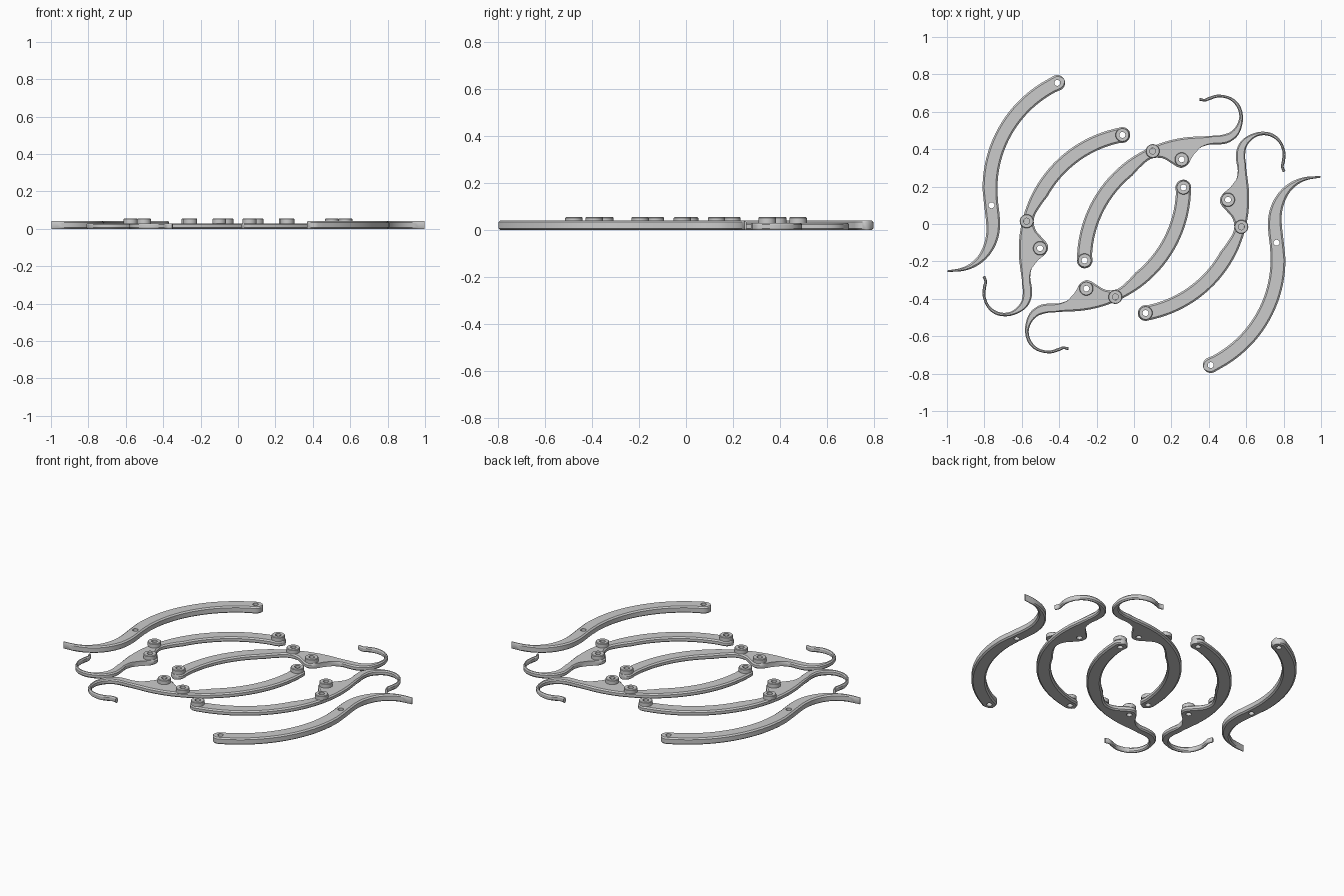
import bpy, bmesh, math
from mathutils import Vector
from math import radians, cos, sin

if "Cube" in bpy.data.objects:
    bpy.data.objects.remove(bpy.data.objects["Cube"])

grey = bpy.data.materials.new("plain grey")
grey.diffuse_color = (0.6, 0.6, 0.6, 1)
grey.use_nodes = True
grey.node_tree.nodes["Principled BSDF"].inputs["Base Color"].default_value = grey.diffuse_color

ARM_H, HOOK_H, BOSS_TOP = 0.041, 0.03, 0.055
HOLE_R, BOSS_R, RAD, HALF = 0.016, 0.037, 0.623, 0.04


def polar(c, r, deg):
    return Vector((c[0] + r * cos(radians(deg)), c[1] + r * sin(radians(deg))))


def spline(pts, n=4):
    """Catmull-Rom resampling of a list of 2D points."""
    p = [pts[0]] + list(pts) + [pts[-1]]
    out = []
    for i in range(1, len(p) - 2):
        a, b, c, d = p[i - 1:i + 3]
        for k in range(n):
            t = k / n
            out.append(0.5 * (2 * b + (c - a) * t + (2 * a - 5 * b + 4 * c - d) * t ** 2
                              + (3 * b - a - 3 * c + d) * t ** 3))
    return out + [p[-2]]


def round_end(centre, direction, r):
    """Section pairs (left, right) that form a half-round start."""
    t = Vector(direction).normalized()
    n = Vector((-t.y, t.x))
    return [(Vector(centre) - t * r * cos(radians(a)) + n * r * sin(radians(a)),
             Vector(centre) - t * r * cos(radians(a)) - n * r * sin(radians(a)))
            for a in (8, 22, 36, 50, 64, 77, 90)]


def finish(bm, name):
    bmesh.ops.recalc_face_normals(bm, faces=bm.faces)
    me = bpy.data.meshes.new(name)
    bm.to_mesh(me)
    bm.free()
    me.materials.append(grey)
    ob = bpy.data.objects.new(name, me)
    bpy.context.collection.objects.link(ob)
    return ob


def activate(ob):
    bpy.ops.object.select_all(action='DESELECT')
    ob.select_set(True)
    bpy.context.view_layer.objects.active = ob


def ribbon(name, pairs, h, holes, place):
    """Chamfered plate swept through section pairs, drilled at the holes."""
    bm = bmesh.new()
    rings = []
    for l, r in pairs:
        l, r = place(l), place(r)
        d = r - l
        c = d.normalized() * min(0.009, 0.3 * d.length)
        e = 0.007
        prof = [(l, e), (l, h - e), (l + c, h), (r - c, h),
                (r, h - e), (r, e), (r - c, 0), (l + c, 0)]
        rings.append([bm.verts.new((p.x, p.y, z)) for p, z in prof])
    for a, b in zip(rings, rings[1:]):
        for i in range(8):
            j = (i + 1) % 8
            bm.faces.new((a[i], a[j], b[j], b[i]))
    bm.faces.new(rings[0])
    bm.faces.new(rings[-1])
    ob = finish(bm, name)
    # drill pin holes
    cb = bmesh.new()
    for p in holes:
        p = place(Vector(p))
        res = bmesh.ops.create_cone(cb, cap_ends=True, segments=24, radius1=HOLE_R,
                                    radius2=HOLE_R, depth=0.2)
        bmesh.ops.translate(cb, verts=res['verts'], vec=(p.x, p.y, 0.02))
    cutter = finish(cb, "hole_cutter")
    cutter.hide_render = True
    activate(ob)
    mod = ob.modifiers.new("holes", 'BOOLEAN')
    mod.operation, mod.solver, mod.object = 'DIFFERENCE', 'EXACT', cutter
    bpy.ops.object.modifier_apply(modifier=mod.name)
    bpy.data.objects.remove(cutter)
    activate(ob)
    bpy.ops.object.shade_smooth_by_angle(angle=radians(30))


def boss(name, p):
    """Raised ring around a pin hole."""
    bm = bmesh.new()
    prof = [(HOLE_R, HOOK_H), (HOLE_R, BOSS_TOP), (BOSS_R - 0.003, BOSS_TOP),
            (BOSS_R, BOSS_TOP - 0.003), (BOSS_R, HOOK_H)]
    n = 32
    rings = [[bm.verts.new((p.x + r * cos(2 * math.pi * k / n),
                            p.y + r * sin(2 * math.pi * k / n), z)) for k in range(n)]
             for r, z in prof]
    for a, b in zip(rings, rings[1:] + rings[:1]):
        for k in range(n):
            m = (k + 1) % n
            bm.faces.new((a[k], a[m], b[m], b[k]))
    activate(finish(bm, name))
    bpy.ops.object.shade_smooth_by_angle(angle=radians(30))


# hooked arm: round end, arc, lobe, curled hook
C = (0.358, -0.195)
END, PIN, LOBE = Vector((-0.264, -0.195)), Vector((0.1, 0.39)), Vector((0.255, 0.345))
hook = round_end(END, (0, 1), 0.042)
hook += [(polar(C, RAD + HALF, a), polar(C, RAD - HALF, a)) for a in range(177, 126, -3)]
lobe = [(124, .035, .305), (116, .09, .348), (108, .15, .352), (102, .2, .325),
        (98, .235, .304), (95, .262, .302), (91, .29, .322)]
curl = [(.40, .470, .315, .365), (.43, .473, .35, .405), (.455, .474, .40, .424),
        (.485, .48, .455, .425), (.52, .495, .51, .437), (.55, .53, .56, .48),
        (.563, .575, .583, .56), (.55, .625, .567, .633), (.51, .665, .52, .677),
        (.455, .677, .453, .692), (.41, .665, .402, .68), (.38, .655, .377, .669),
        (.348, .66, .352, .675)]
left = [hook[-1][0]] + [polar(C, RAD + HALF, a) for a, x, y in lobe]
left += [Vector(c[:2]) for c in curl]
right = [hook[-1][1]] + [Vector((x, y)) for a, x, y in lobe] + [Vector(c[2:]) for c in curl]
hook += list(zip(spline(left), spline(right)))[1:]

# outer arm: round end, arc, tapering tail
D = (-0.147, 0.19)
TIP = polar(D, RAD, 115)
outer = round_end(TIP, (-sin(radians(25 + 90)), -sin(radians(25))), 0.042)
outer += [(polar(D, RAD - HALF, a), polar(D, RAD + HALF, a)) for a in range(118, 180, 3)]
outer = [(r, l) if i < 7 else (l, r) for i, (l, r) in enumerate(outer)]
if (outer[6][0] - outer[7][0]).length > (outer[6][0] - outer[7][1]).length:
    outer = [(r, l) if i < 7 else (l, r) for i, (l, r) in enumerate(outer)]
tail = [(-.77, .19, .04), (-.765, .12, .038), (-.758, .06, .038), (-.753, 0, .037),
        (-.757, -.06, .034), (-.776, -.12, .029), (-.81, -.175, .022),
        (-.86, -.218, .015), (-.92, -.243, .009), (-.998, -.252, .004)]
mid = spline([Vector(t) for t in tail])
for i, m in enumerate(mid):
    t = (mid[min(i + 1, len(mid) - 1)] - mid[max(i - 1, 0)]).to_2d().normalized()
    n = Vector((-t.y, t.x)) * m.z
    outer.append((m.to_2d() + n, m.to_2d() - n))


def mirrored(p):
    """Flipped placement of the hooked arm beside the inner one."""
    q, a = p - END, radians(280.1)
    x, y = q.x, -q.y
    return Vector((x * cos(a) - y * sin(a) - 0.062, x * sin(a) + y * cos(a) + 0.476))


# two half-turn copies of each part
for side, s in (("left", 1), ("right", -1)):
    ribbon(side + "_outer_arm", outer, ARM_H, [TIP, (-0.762, 0.1)], lambda p: p * s)
    for kind, place in (("inner", lambda p: p * s), ("middle", lambda p: mirrored(p) * s)):
        ribbon(f"{side}_{kind}_hooked_arm", hook, HOOK_H, [END, LOBE], place)
        for part, p in (("end", END), ("pin", PIN), ("lobe", LOBE)):
            boss(f"{side}_{kind}_{part}_boss", place(p))
